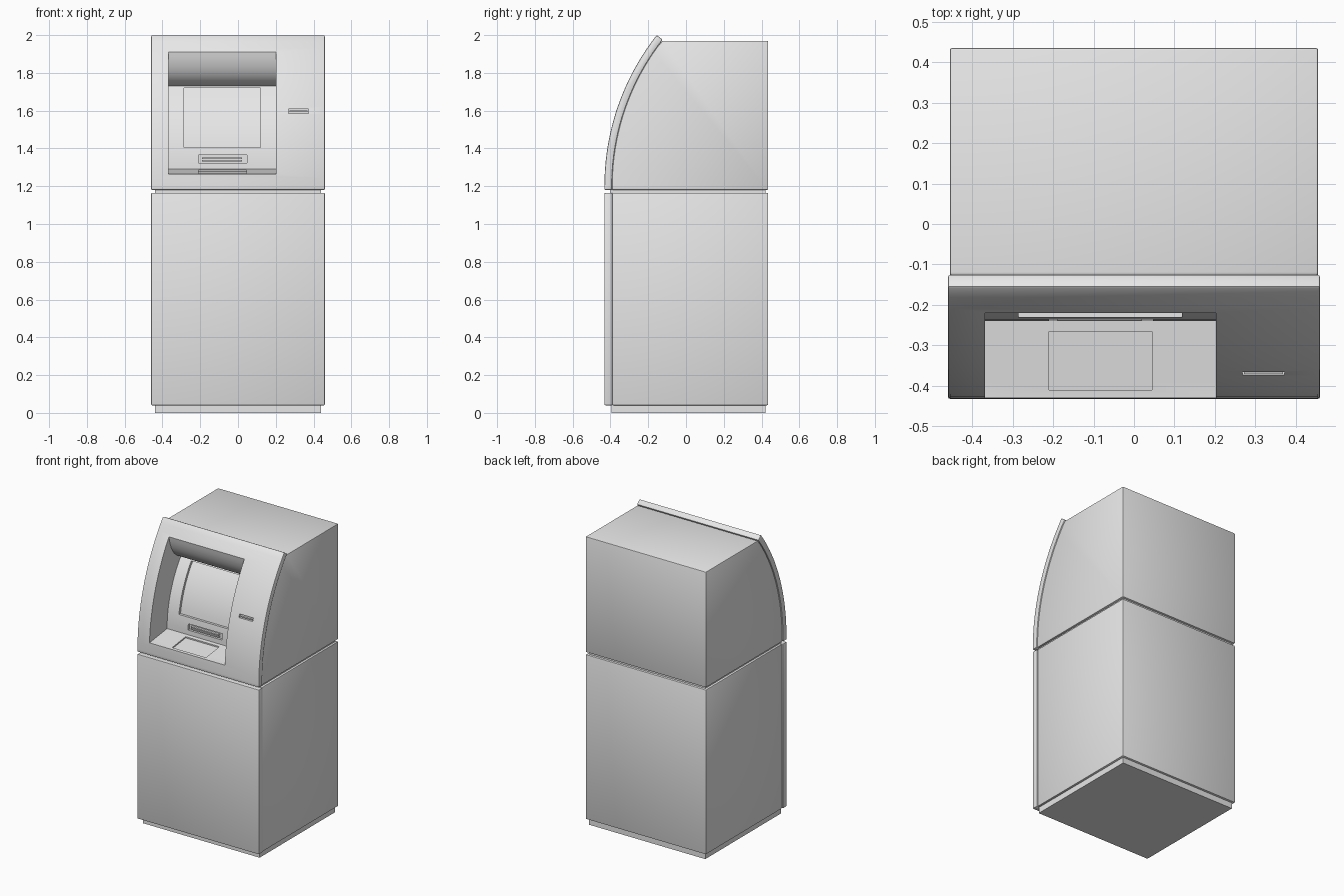
import bpy
import bmesh
import math

cube = bpy.data.objects.get("Cube")
if cube:
    bpy.data.objects.remove(cube, do_unlink=True)

grey = bpy.data.materials.new("light grey metal")
grey.use_nodes = True
grey.diffuse_color = (0.8, 0.8, 0.8, 1)
grey.node_tree.nodes["Principled BSDF"].inputs["Base Color"].default_value = (0.8, 0.8, 0.8, 1)


def prism(name, profile, x0, x1):
    """Extrude a closed (y, z) profile from x0 to x1."""
    bm = bmesh.new()
    face = bm.faces.new([bm.verts.new((x0, y, z)) for y, z in profile])
    out = bmesh.ops.extrude_face_region(bm, geom=[face])
    moved = [v for v in out["geom"] if isinstance(v, bmesh.types.BMVert)]
    bmesh.ops.translate(bm, verts=moved, vec=(x1 - x0, 0, 0))
    bmesh.ops.recalc_face_normals(bm, faces=bm.faces)
    mesh = bpy.data.meshes.new(name)
    bm.to_mesh(mesh)
    bm.free()
    mesh.materials.append(grey)
    obj = bpy.data.objects.new(name, mesh)
    bpy.context.collection.objects.link(obj)
    return obj


def block(name, x0, x1, y0, y1, z0, z1):
    return prism(name, [(y0, z0), (y1, z0), (y1, z1), (y0, z1)], x0, x1)


def apply(obj, mod):
    bpy.ops.object.select_all(action="DESELECT")
    bpy.context.view_layer.objects.active = obj
    obj.select_set(True)
    bpy.ops.object.modifier_apply(modifier=mod.name)


def bevel(obj, width):
    mod = obj.modifiers.new("soft edges", "BEVEL")
    mod.width = width
    mod.segments = 2
    mod.limit_method = "ANGLE"
    mod.angle_limit = math.radians(40)
    apply(obj, mod)


def cut(obj, cutter):
    mod = obj.modifiers.new("cut", "BOOLEAN")
    mod.operation = "DIFFERENCE"
    mod.solver = "EXACT"
    mod.object = cutter
    apply(obj, mod)


def arc(front, z0, z1, radius, offset=0.0, steps=20):
    """Points of a backward-leaning arc that is vertical at z0, pushed back by offset."""
    end = math.asin((z1 - z0) / radius)
    r = radius - offset
    return [(front + radius - r * math.cos(end * i / steps), z0 + r * math.sin(end * i / steps))
            for i in range(steps + 1)]


def wall_y(z, offset=0.0):
    """Depth of the recess back wall at height z."""
    r = WALL_R - offset
    return WALL_Y + WALL_R - math.sqrt(r * r - (z - WALL_Z) ** 2)


WALL_Y, WALL_Z, WALL_R = -0.24, 1.29, 0.72
FACE_R = 1.294
BACK = 0.435
GAP_LOW, GAP_HIGH = 1.165, 1.18

# Lower cabinet
plinth = block("plinth", -0.44, 0.44, -0.395, 0.42, 0, 0.05)
cabinet = block("lower_cabinet", -0.455, 0.455, -0.39, BACK, 0.04, GAP_LOW)
door = block("lower_door", -0.46, 0.46, -0.432, -0.39, 0.04, GAP_LOW)
neck = block("neck", -0.44, 0.44, -0.4, 0.42, GAP_LOW - 0.02, GAP_HIGH + 0.02)

# Upper cabinet and its curved fascia
outer = [(-0.432, GAP_HIGH)] + arc(-0.432, 1.2, 2.0, FACE_R)
inner = [(-0.392, GAP_HIGH)] + arc(-0.432, 1.2, 2.0, FACE_R, 0.04)
fascia = prism("curved_fascia", outer + inner[::-1], -0.46, 0.46)
inner[-1] = (-0.125, 1.97)
upper = prism("upper_cabinet", inner + [(BACK, 1.97), (BACK, GAP_HIGH)], -0.455, 0.455)

for part in (cabinet, door, upper, fascia):
    bevel(part, 0.006)

# Recess: sloped shelf, leaning back wall and rounded visor
wall = arc(WALL_Y, WALL_Z, 1.73, WALL_R, steps=14)
lip, bend, deep = (-0.22, 1.91), (-0.195, 1.76), wall[-1]
visor = []
for i in range(1, 13):
    t = i / 12
    visor.append(tuple((1 - t) ** 2 * d + 2 * t * (1 - t) * b + t * t * e
                       for d, b, e in zip(deep, bend, lip)))
recess = prism("recess_cutter", [(-0.6, 1.265), (-0.43, 1.265)] + wall + visor + [(-0.6, 1.91)],
               -0.368, 0.202)

# Shallow tray in the shelf
tray = prism("tray_cutter", [(-0.41, 1.259), (-0.265, 1.278), (-0.265, 1.32), (-0.41, 1.32)],
             -0.21, 0.045)

# Sunken screen following the wall
heights = [1.405 + 0.315 * i / 10 for i in range(11)]
screen = prism("screen_cutter", [(wall_y(z, 0.017), z) for z in heights]
               + [(wall_y(z) - 0.02, z) for z in reversed(heights)], -0.285, 0.118)

# Receipt slot in the wall, card slot in the fascia
receipt = block("receipt_cutter", -0.21, 0.047, -0.27, -0.222, 1.322, 1.364)
card = block("card_cutter", 0.268, 0.372, -0.42, -0.352, 1.586, 1.608)

for part, cutters in ((upper, (recess, tray, screen, receipt)), (fascia, (recess, tray, card))):
    for cutter in cutters:
        cut(part, cutter)
for cutter in (recess, tray, screen, receipt, card):
    bpy.data.objects.remove(cutter, do_unlink=True)

# Lips inside the two slots
block("receipt_lip_low", -0.19, 0.02, -0.238, -0.215, 1.33, 1.338)
block("receipt_lip_high", -0.19, 0.02, -0.238, -0.215, 1.343, 1.351)
block("card_lip", 0.272, 0.368, -0.371, -0.35, 1.593, 1.602)

# Smooth curves, sharp corners
bpy.ops.object.select_all(action="DESELECT")
for part in (cabinet, door, upper, fascia):
    part.select_set(True)
    bpy.context.view_layer.objects.active = part
bpy.ops.object.shade_smooth_by_angle(angle=math.radians(30))
